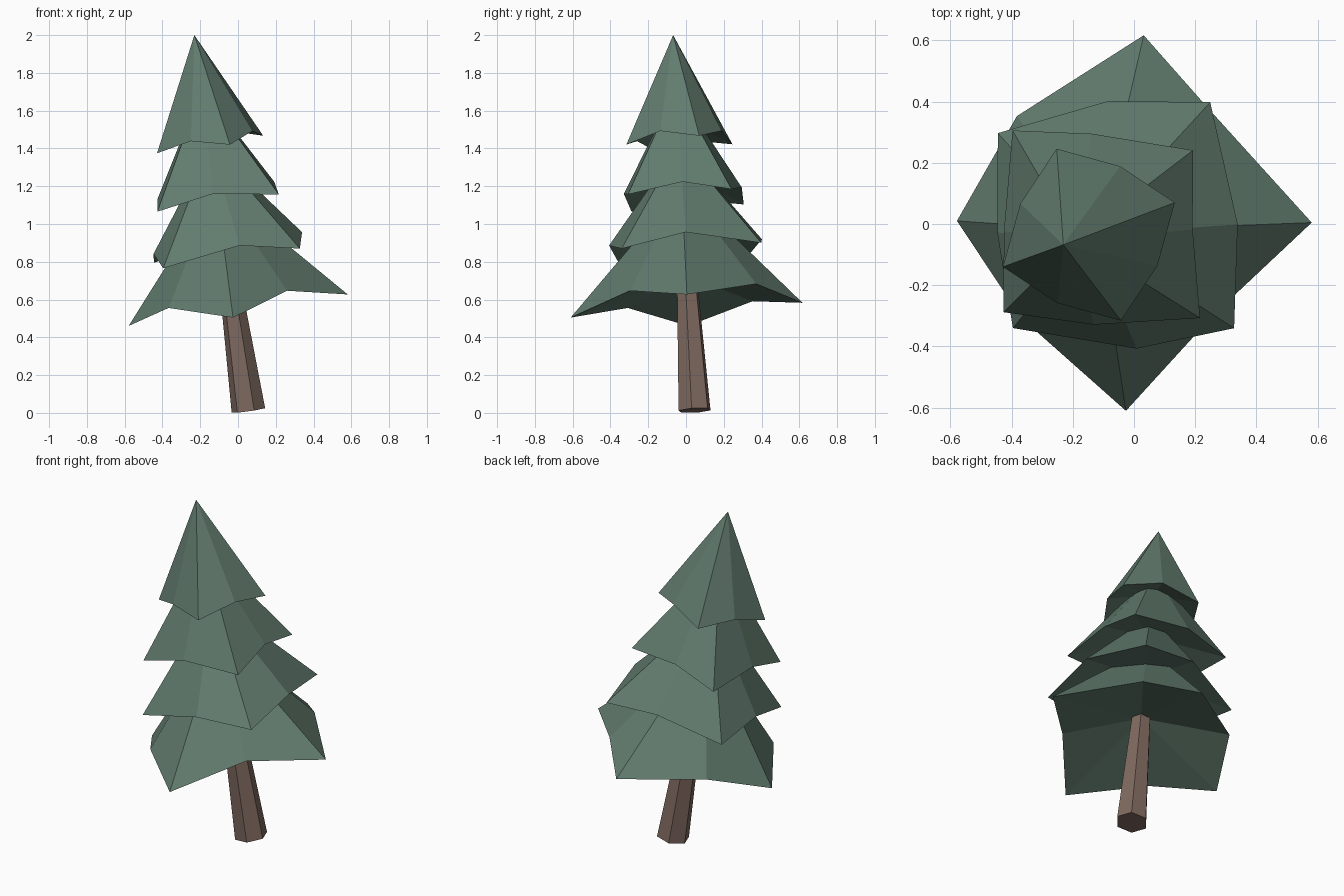
import bpy
import bmesh
from math import sin, cos, radians
from mathutils import Vector

cube = bpy.data.objects.get("Cube")
if cube:
    bpy.data.objects.remove(cube, do_unlink=True)

# The whole tree leans along one axis
LEAN = Vector((-0.144, -0.057))
FOOT = Vector((0.057, 0.046))
HOLLOW = 0.1  # how far each skirt's underside rises above its notches


def on_axis(height):
    spot = FOOT + LEAN * height
    return Vector((spot.x, spot.y, height))


def rim_point(height, angle, radius, lift=0.0):
    """Point around the leaning axis, on a plane square to it."""
    flat = Vector((cos(radians(angle)), sin(radians(angle)))) * radius
    return on_axis(height) + Vector((flat.x, flat.y, lift - flat.dot(LEAN)))


def make_material(name, colour):
    mat = bpy.data.materials.new(name)
    mat.use_nodes = True
    mat.diffuse_color = (*colour, 1)
    shader = next(n for n in mat.node_tree.nodes if n.type == "BSDF_PRINCIPLED")
    shader.inputs["Base Color"].default_value = (*colour, 1)
    shader.inputs["Roughness"].default_value = 0.9
    return mat


def finish(name, bm, mat):
    bmesh.ops.recalc_face_normals(bm, faces=bm.faces[:])
    mesh = bpy.data.meshes.new(name)
    bm.to_mesh(mesh)
    bm.free()
    mesh.materials.append(mat)
    obj = bpy.data.objects.new(name, mesh)
    bpy.context.scene.collection.objects.link(obj)


def make_tier(name, height, peak, lift, tips, notches, mat):
    """Hollow pointed skirt with four drooping tips and four raised notches."""
    bm = bmesh.new()
    rim = []
    for tip, notch in zip(tips, notches):
        rim.append(bm.verts.new(rim_point(height, *tip)))
        rim.append(bm.verts.new(rim_point(height, *notch, lift)))
    apex = bm.verts.new(on_axis(peak))
    under = bm.verts.new(on_axis(height + lift + HOLLOW))
    for i, vert in enumerate(rim):
        after = rim[(i + 1) % len(rim)]
        bm.faces.new((vert, after, apex))
        bm.faces.new((after, vert, under))
    finish(name, bm, mat)


def make_trunk(name, sides, rings, mat):
    """Tapered prism along the leaning axis."""
    bm = bmesh.new()
    low, high = [[bm.verts.new(rim_point(height, 50 + 360 * i / sides, radius))
                  for i in range(sides)] for height, radius in rings]
    for i in range(sides):
        j = (i + 1) % sides
        bm.faces.new((low[i], low[j], high[j], high[i]))
    bm.faces.new(low)
    bm.faces.new(high)
    finish(name, bm, mat)


green = make_material("needle green", (0.122, 0.200, 0.156))
brown = make_material("bark brown", (0.212, 0.143, 0.116))

make_trunk("trunk", 6, ((0.013, 0.09), (0.78, 0.053)), brown)

# Tips and notches are (angle, radius), counter-clockwise from the right-hand side
make_tier("bottom_branches", 0.541, 1.2, 0.083,
          ((-1, 0.602), (85, 0.604), (180.5, 0.558), (269.5, 0.626)),
          ((53, 0.447), (137, 0.495), (223, 0.474), (312, 0.42)), green)
make_tier("lower_branches", 0.833, 1.42, 0.066,
          ((52, 0.507), (142, 0.485), (225.5, 0.475), (319, 0.517)),
          ((93, 0.404), (184, 0.385), (280, 0.412), (360, 0.402)), green)
make_tier("upper_branches", 1.127, 1.72, 0.054,
          ((41, 0.395), (132, 0.436), (220, 0.42), (318, 0.432)),
          ((96, 0.315), (181, 0.32), (265, 0.312), (360, 0.297)), green)
make_tier("top_branches", 1.421, 2.0, 0.045,
          [(20.5 + 90 * i, 0.3) for i in range(4)],
          [(65.5 + 90 * i, 0.246) for i in range(4)], green)
